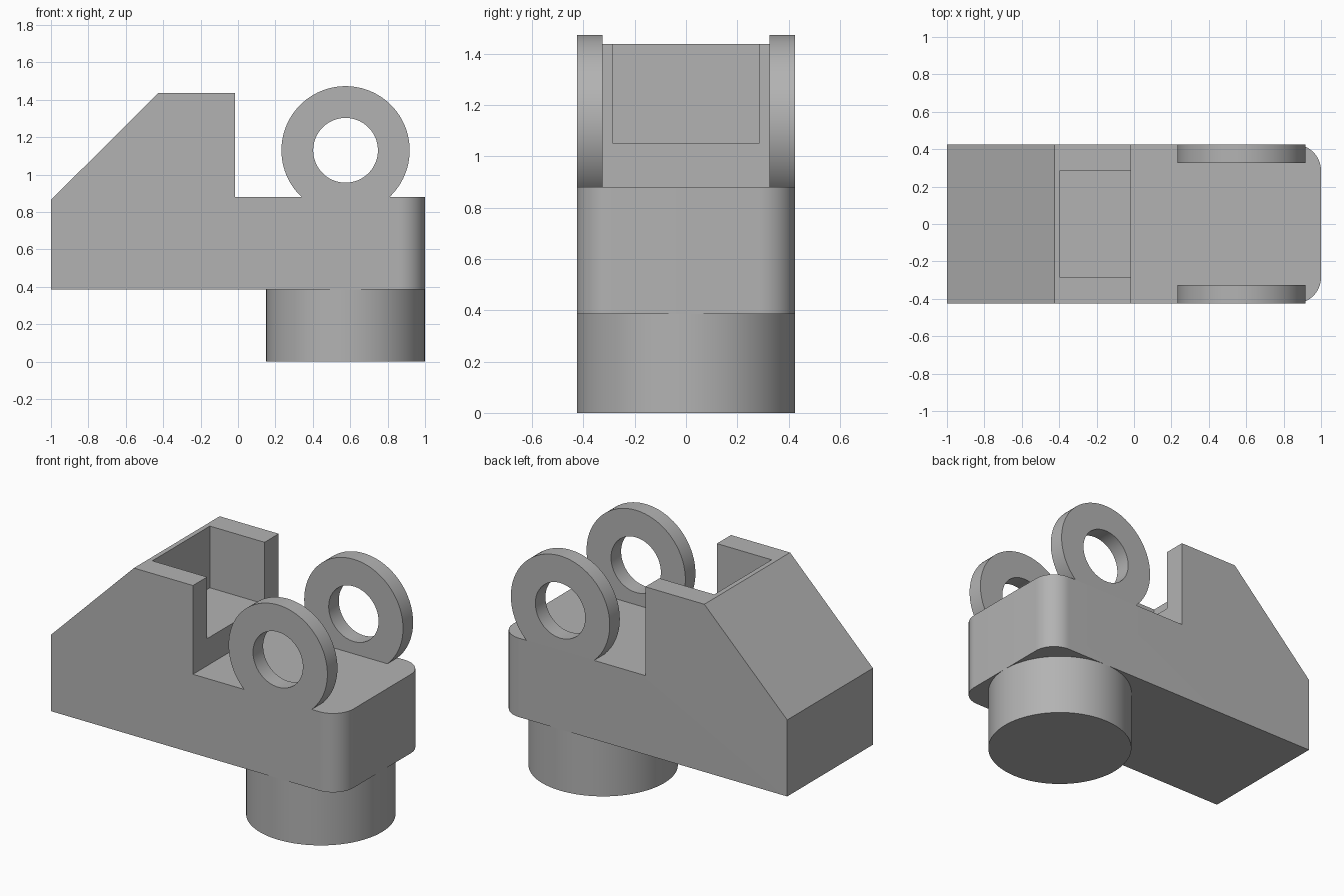
import bpy, bmesh, math
from mathutils import Matrix

cube = bpy.data.objects.get("Cube")
if cube:
    bpy.data.objects.remove(cube, do_unlink=True)

HALF_WIDTH = 0.425
BASE, DECK, TOP = 0.385, 0.88, 1.437
ROUND_X = 0.575  # shared axis of foot and rings

grey = bpy.data.materials.new("plain grey")
grey.use_nodes = True
colour = (0.45, 0.45, 0.45, 1)
grey.diffuse_color = colour
grey.node_tree.nodes["Principled BSDF"].inputs["Base Color"].default_value = colour


def make_object(name, bm):
    bmesh.ops.recalc_face_normals(bm, faces=bm.faces[:])
    mesh = bpy.data.meshes.new(name)
    bm.to_mesh(mesh)
    bm.free()
    mesh.materials.append(grey)
    obj = bpy.data.objects.new(name, mesh)
    bpy.context.collection.objects.link(obj)
    return obj


def cylinder(name, radius, depth, matrix):
    bm = bmesh.new()
    bmesh.ops.create_cone(bm, cap_ends=True, segments=96, radius1=radius,
                          radius2=radius, depth=depth, matrix=matrix)
    return make_object(name, bm)


def box(name, x0, x1, y0, y1, z0, z1):
    bm = bmesh.new()
    place = (Matrix.Translation(((x0 + x1) / 2, (y0 + y1) / 2, (z0 + z1) / 2))
             @ Matrix.Diagonal((x1 - x0, y1 - y0, z1 - z0, 1)))
    bmesh.ops.create_cube(bm, size=1, matrix=place)
    return make_object(name, bm)


def combine(target, tool, operation):
    mod = target.modifiers.new(operation.lower(), "BOOLEAN")
    mod.operation = operation
    mod.solver = "EXACT"
    mod.object = tool
    bpy.context.view_layer.objects.active = target
    bpy.ops.object.modifier_apply(modifier=mod.name)
    bpy.data.objects.remove(tool, do_unlink=True)


def smooth(obj):
    bpy.ops.object.select_all(action="DESELECT")
    obj.select_set(True)
    bpy.context.view_layer.objects.active = obj
    bpy.ops.object.shade_smooth_by_angle(angle=math.radians(30))


# Body: side profile extruded across the width, with rounded end corners
profile = [(-1, BASE), (1, BASE), (1, DECK), (-0.015, DECK),
           (-0.015, TOP), (-0.425, TOP), (-1, 0.865)]
bm = bmesh.new()
side = bm.faces.new([bm.verts.new((x, -HALF_WIDTH, z)) for x, z in profile])
extruded = bmesh.ops.extrude_face_region(bm, geom=[side])["geom"]
bmesh.ops.translate(bm, vec=(0, 2 * HALF_WIDTH, 0),
                    verts=[v for v in extruded if isinstance(v, bmesh.types.BMVert)])
corners = [e for e in bm.edges
           if all(v.co.x > 0.99 for v in e.verts)
           and e.verts[0].co.y == e.verts[1].co.y]
bmesh.ops.bevel(bm, geom=corners, offset=0.14, segments=16, profile=0.5,
                affect="EDGES")
body = make_object("body", bm)

# Pocket in the raised block, open at the top and toward the deck
combine(body, box("pocket_cutter", -0.395, 0.1, -0.285, 0.285, 1.05, 1.6),
        "DIFFERENCE")

# Pair of upright rings flush with the sides of the body
for sign in (-1, 1):
    place = (Matrix.Translation((ROUND_X, sign * (HALF_WIDTH - 0.05), 1.13))
             @ Matrix.Rotation(math.pi / 2, 4, "X"))
    ring = cylinder("ring", 0.343, 0.1, place)
    combine(ring, cylinder("hole_cutter", 0.173, 0.3, place), "DIFFERENCE")
    combine(body, ring, "UNION")
smooth(body)

# Round foot below the body
foot = cylinder("foot", HALF_WIDTH, BASE,
                Matrix.Translation((ROUND_X, 0, BASE / 2)))
smooth(foot)
